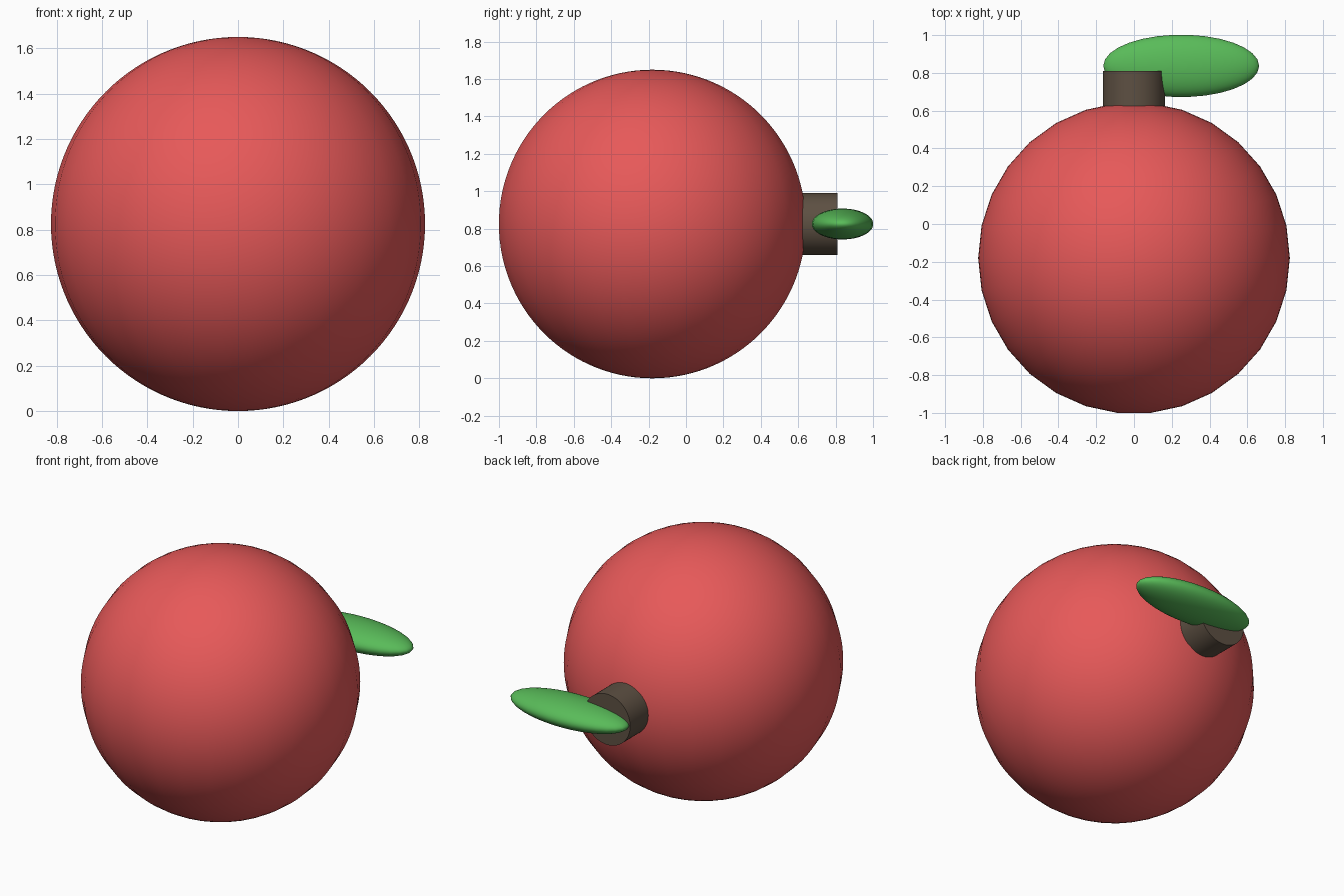
import bpy
from math import radians

if "Cube" in bpy.data.objects:
    bpy.data.objects.remove(bpy.data.objects["Cube"])

R = 0.825      # fruit radius
CY = -0.18     # fruit centre in y
CZ = R


def finish(name, color):
    ob = bpy.context.object
    ob.name = name
    mat = bpy.data.materials.new(name + "_color")
    mat.diffuse_color = (*color, 1)
    mat.use_nodes = True
    mat.node_tree.nodes["Principled BSDF"].inputs["Base Color"].default_value = mat.diffuse_color
    ob.data.materials.append(mat)
    bpy.ops.object.transform_apply(location=False, rotation=True, scale=True)
    bpy.ops.object.shade_smooth_by_angle(angle=radians(40))
    return ob


def ball(name, loc, radii, color):
    # quarter turn puts a vertex column on the x axis
    bpy.ops.mesh.primitive_uv_sphere_add(segments=30, ring_count=60, radius=1)
    ob = bpy.context.object
    ob.rotation_euler.z = radians(90)
    bpy.ops.object.transform_apply(location=False, rotation=True, scale=False)
    ob.location = loc
    ob.scale = radii
    return finish(name, color)


# Round body
ball("fruit", (0, CY, CZ), (R, R, R), (0.8, 0.1, 0.1))

# Short stem pointing backwards
bpy.ops.mesh.primitive_cylinder_add(vertices=60, radius=0.2 * R, depth=0.4 * R,
                                    location=(0, CY + R, CZ),
                                    rotation=(radians(90), 0, 0))
finish("stem", (0.11, 0.08, 0.055))

# Flattened leaf beside the stem
ball("leaf", (0.25, 0.837, CZ), (0.5 * R, 0.2 * R, 0.1 * R), (0.1, 0.5, 0.1))
